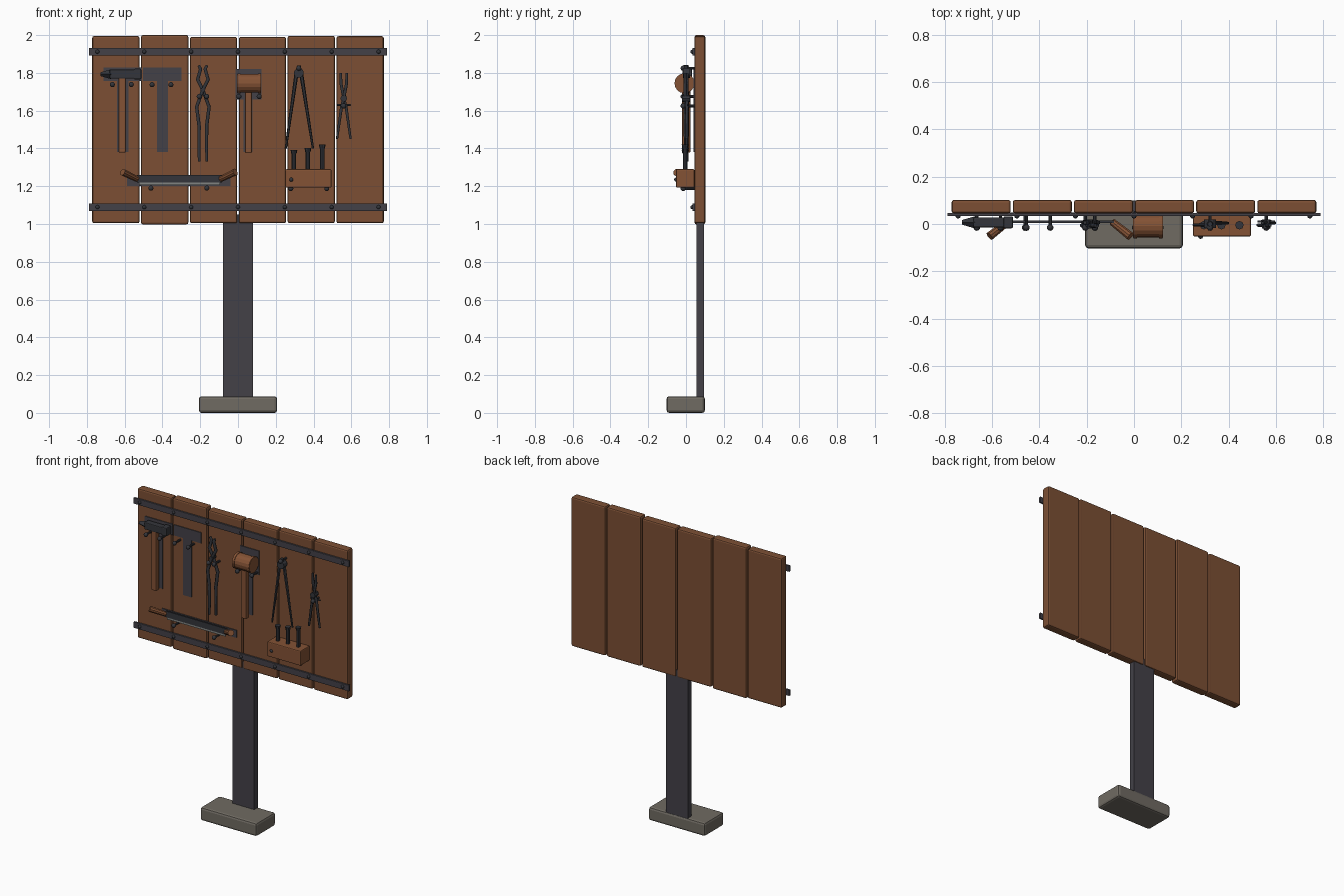
import bpy
import bmesh
from mathutils import Vector

cube = bpy.data.objects.get("Cube")
if cube:
    bpy.data.objects.remove(cube, do_unlink=True)


def material(name, rgb):
    m = bpy.data.materials.new(name)
    m.use_nodes = True
    m.diffuse_color = (*rgb, 1)
    m.node_tree.nodes["Principled BSDF"].inputs["Base Color"].default_value = (*rgb, 1)
    return m


WOOD = material("plank brown", (0.20, 0.078, 0.034))
HANDLE = material("handle brown", (0.23, 0.085, 0.035))
IRON = material("dark iron", (0.056, 0.053, 0.064))
TOOL = material("tool steel", (0.034, 0.036, 0.043))
EDGE = material("ground edge", (0.22, 0.23, 0.22))
STONE = material("grey stone", (0.16, 0.145, 0.122))

FRONT = 0.045  # front face of the planks


def finish(name, bm, mat):
    bmesh.ops.recalc_face_normals(bm, faces=bm.faces)
    mesh = bpy.data.meshes.new(name)
    bm.to_mesh(mesh)
    bm.free()
    mesh.materials.append(mat)
    ob = bpy.data.objects.new(name, mesh)
    bpy.context.collection.objects.link(ob)
    return ob


def box(name, xs, ys, zs, mat, bevel=0):
    """Box from its limits on each axis, with optional chamfered edges."""
    bm = bmesh.new()
    bmesh.ops.create_cube(bm, size=1)
    for v in bm.verts:
        v.co = [lim[0] if c < 0 else lim[1] for c, lim in zip(v.co, (xs, ys, zs))]
    if bevel:
        bmesh.ops.bevel(bm, geom=bm.edges[:], offset=bevel, segments=2,
                        profile=0.5, affect='EDGES')
    return finish(name, bm, mat)


def rod(name, a, b, r1, r2, mat, sides=8):
    """Tapered round bar between two points."""
    a, b = Vector(a), Vector(b)
    bm = bmesh.new()
    bmesh.ops.create_cone(bm, cap_ends=True, segments=sides, radius1=r1, radius2=r2,
                          depth=(b - a).length)
    turn = (b - a).to_track_quat('Z', 'Y')
    for v in bm.verts:
        v.co = turn @ v.co + (a + b) / 2
    return finish(name, bm, mat)


def ball(name, at, r, mat):
    bm = bmesh.new()
    bmesh.ops.create_uvsphere(bm, u_segments=10, v_segments=6, radius=r)
    bmesh.ops.translate(bm, verts=bm.verts, vec=at)
    ob = finish(name, bm, mat)
    for p in ob.data.polygons:
        p.use_smooth = True
    return ob


def bar(name, path, radius, mat):
    """Bent bar following a list of (x, z, y) points, thinner at its ends."""
    curve = bpy.data.curves.new(name, 'CURVE')
    curve.dimensions = '3D'
    curve.bevel_depth = radius
    curve.bevel_resolution = 1
    curve.use_fill_caps = True
    line = curve.splines.new('POLY')
    line.points.add(len(path) - 1)
    for i, (p, (x, z, y)) in enumerate(zip(line.points, path)):
        p.co = (x, y, z, 1)
        p.radius = 0.75 if i in (0, len(path) - 1) else 1
    curve.materials.append(mat)
    ob = bpy.data.objects.new(name, curve)
    bpy.context.collection.objects.link(ob)
    bpy.ops.object.select_all(action='DESELECT')
    ob.select_set(True)
    bpy.context.view_layer.objects.active = ob
    bpy.ops.object.convert(target='MESH')


def outline(name, xs, zs):
    """Thin painted tool outline on the board."""
    box(name, xs, (FRONT - 0.005, FRONT + 0.003), zs, IRON)


def peg(x, z):
    rod("peg", (x, FRONT + 0.01, z), (x, -0.015, z), 0.007, 0.007, TOOL)
    ball("peg_end", (x, -0.015, z), 0.014, TOOL)


# Stand
box("base", (-0.207, 0.207), (-0.103, 0.10), (0, 0.088), STONE, 0.014)
box("post", (-0.08, 0.08), (0.055, 0.095), (0.07, 1.05), IRON)

# Board planks, each set a little higher or lower
pitch = 0.2587
for i, lift in enumerate((-0.005, 0, -0.01, -0.01, -0.004, -0.006)):
    x = (i - 2.5) * pitch
    low = 0.998 if i == 1 else 1.004
    box("plank", (x - 0.125, x + 0.125), (FRONT, 0.102), (low, 2 + lift), WOOD, 0.01)

# Straps with rivets
for z in (1.912, 1.089):
    box("strap", (-0.79, 0.79), (0.034, FRONT + 0.002), (z - 0.02, z + 0.02), IRON, 0.002)
    for i in range(7):
        ball("rivet", ((i - 3) * 0.248, 0.034, z), 0.011, TOOL)

# Hammer, its outline and the empty outline next to it
for x in (-0.61, -0.40):
    outline("hammer_head_outline", (x - 0.102, x + 0.102), (1.757, 1.828))
    outline("hammer_handle_outline", (x - 0.03, x + 0.03), (1.38, 1.76))
    for dx in (-0.055, 0.045):
        peg(x + dx, 1.738)
box("hammer_handle", (-0.632, -0.594), (-0.008, 0.024), (1.378, 1.80), HANDLE, 0.006)
box("hammer_head", (-0.68, -0.545), (-0.014, 0.028), (1.77, 1.817), TOOL, 0.005)
box("hammer_face", (-0.552, -0.512), (-0.018, 0.032), (1.766, 1.822), TOOL, 0.006)
rod("hammer_peen", (-0.672, 0.007, 1.793), (-0.727, 0.007, 1.793), 0.026, 0.01, TOOL, 4)

# Tongs
for s in (-1, 1):
    y = s * 0.006
    path = [(-0.022, 1.84), (-0.012, 1.82), (-0.028, 1.765), (0, 1.71),
            (0.033, 1.62), (0.02, 1.52), (0.02, 1.33)]
    bar("tongs_arm", [(-0.186 + s * x, z, y) for x, z in path], 0.0105, TOOL)
rod("tongs_pivot", (-0.186, 0.02, 1.71), (-0.186, -0.02, 1.71), 0.013, 0.013, TOOL)
for dx in (-0.05, 0.05):
    peg(-0.186 + dx * 0.4, 1.675)

# Mallet
outline("mallet_head_outline", (-0.012, 0.125), (1.66, 1.82))
outline("mallet_handle_outline", (0.03, 0.077), (1.38, 1.70))
rod("mallet_head", (-0.005, -0.008, 1.745), (0.123, -0.008, 1.745), 0.05, 0.05, HANDLE, 16)
for x in (0.005, 0.113):
    rod("mallet_band", (x - 0.008, -0.008, 1.745), (x + 0.008, -0.008, 1.745),
        0.053, 0.053, HANDLE, 16)
box("mallet_handle", (0.037, 0.073), (-0.02, 0.016), (1.375, 1.74), HANDLE, 0.006)
for x in (0.005, 0.112):
    peg(x, 1.675)

# Dividers
for s in (-1, 1):
    rod("divider_leg", (0.322 + s * 0.012, 0.004 * s, 1.80),
        (0.325 + s * 0.072, 0.004 * s, 1.40), 0.011, 0.006, TOOL, 6)
rod("divider_hinge", (0.322, 0.02, 1.80), (0.322, -0.016, 1.80), 0.026, 0.026, TOOL, 12)
rod("divider_knob", (0.322, 0, 1.81), (0.322, 0, 1.84), 0.016, 0.01, TOOL)
peg(0.322, 1.825)

# Small pincers
for s in (-1, 1):
    path = [(-0.016, 1.80), (-0.014, 1.74), (0, 1.665), (0.012, 1.62), (0.036, 1.45)]
    bar("pincer_arm", [(0.56 + s * x, z, s * 0.005) for x, z in path], 0.009, TOOL)
rod("pincer_pivot", (0.56, 0.02, 1.665), (0.56, -0.02, 1.665), 0.018, 0.018, TOOL)
bar("pincer_hanger", [(0.523, 1.63, 0.01), (0.56, 1.63, 0.012), (0.597, 1.63, 0.01)],
    0.006, TOOL)
peg(0.56, 1.625)

# Drawknife
outline("drawknife_outline", (-0.587, -0.04), (1.20, 1.25))
box("drawknife_blade", (-0.535, -0.085), (0.004, 0.014), (1.22, 1.26), TOOL)
box("drawknife_edge", (-0.525, -0.095), (0.006, 0.012), (1.207, 1.22), EDGE)
for s in (-1, 1):
    c = -0.313
    rod("drawknife_handle", (c + s * 0.222, 0.008, 1.238),
        (c + s * 0.298, -0.052, 1.275), 0.016, 0.019, HANDLE, 10)
    peg(c + s * 0.148, 1.19)

# Chisel rack
box("chisel_rack", (0.25, 0.495), (-0.053, FRONT), (1.192, 1.29), HANDLE, 0.006)
for x, top in ((0.296, 1.392), (0.37, 1.402), (0.446, 1.42)):
    rod("chisel", (x, -0.005, 1.25), (x, -0.005, top), 0.012, 0.012, TOOL)
    rod("chisel_head", (x, -0.005, top - 0.02), (x, -0.005, top), 0.014, 0.018, TOOL)
for x in (0.28, 0.47):
    peg(x, 1.188)
ball("rack_rivet", (0.282, -0.052, 1.235), 0.011, TOOL)
